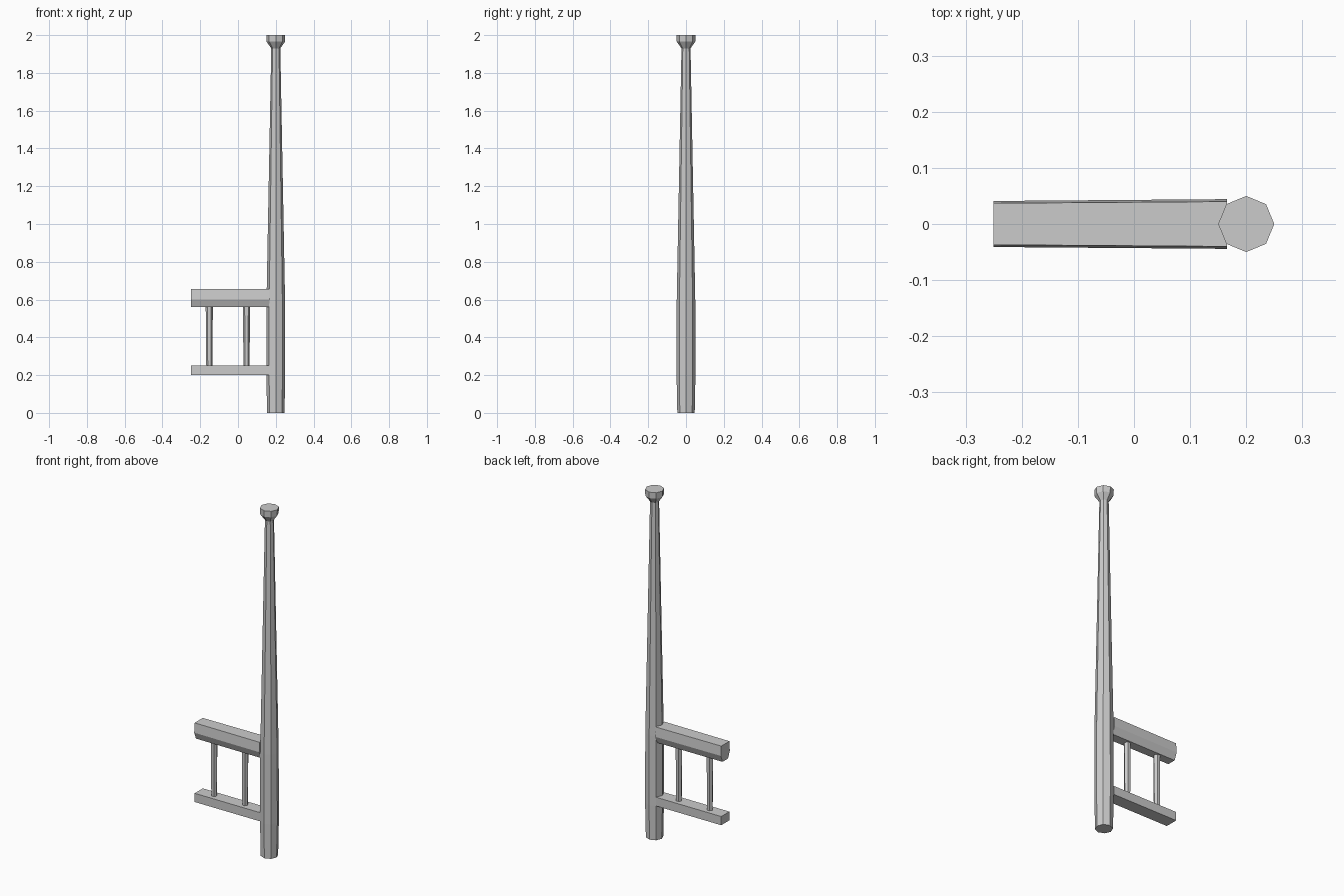
import bpy, math

if "Cube" in bpy.data.objects:
    bpy.data.objects.remove(bpy.data.objects["Cube"])


def make_mesh(name, verts, faces):
    mesh = bpy.data.meshes.new(name)
    mesh.from_pydata(verts, [], faces)
    obj = bpy.data.objects.new(name, mesh)
    bpy.context.collection.objects.link(obj)
    return obj


def loft(name, rings):
    # Join equal-sized rings into a closed solid
    n = len(rings[0])
    faces = [tuple(range(n))[::-1], tuple((len(rings) - 1) * n + i for i in range(n))]
    for r in range(len(rings) - 1):
        for i in range(n):
            j = (i + 1) % n
            faces.append((r * n + i, r * n + j, (r + 1) * n + j, (r + 1) * n + i))
    return make_mesh(name, [v for ring in rings for v in ring], faces)


def turned(name, x, profile, sides):
    # Low-poly turned column from (radius, height) pairs
    return loft(name, [[(x + r * math.cos(math.tau * i / sides),
                         r * math.sin(math.tau * i / sides), z)
                        for i in range(sides)] for r, z in profile])


def rail(name, half_profile, x0, x1, flare=1.0):
    # Mirror a (y, z) half profile and sweep it along x
    section = half_profile + [(-y, z) for y, z in reversed(half_profile)]
    return loft(name, [[(x, y * s, z) for y, z in section]
                       for x, s in ((x0, 1.0), (x1, flare))])


# Tapered octagonal post with flared cap
turned("post", 0.2, [(0.046, 0), (0.05, 0.2), (0.049, 0.6), (0.024, 1.93),
                     (0.049, 1.965), (0.05, 2.0)], 8)

# Moulded hand rail and plain bottom rail
rail("hand_rail", [(0.025, 0.56), (0.041, 0.60), (0.037, 0.655)], -0.25, 0.166, 1.08)
rail("bottom_rail", [(0.037, 0.20), (0.037, 0.25)], -0.25, 0.166)

# Balusters between the rails
for k, x in enumerate((-0.152, 0.045)):
    turned(f"baluster_{k + 1}", x, [(0.016, 0.245), (0.019, 0.565)], 6)
